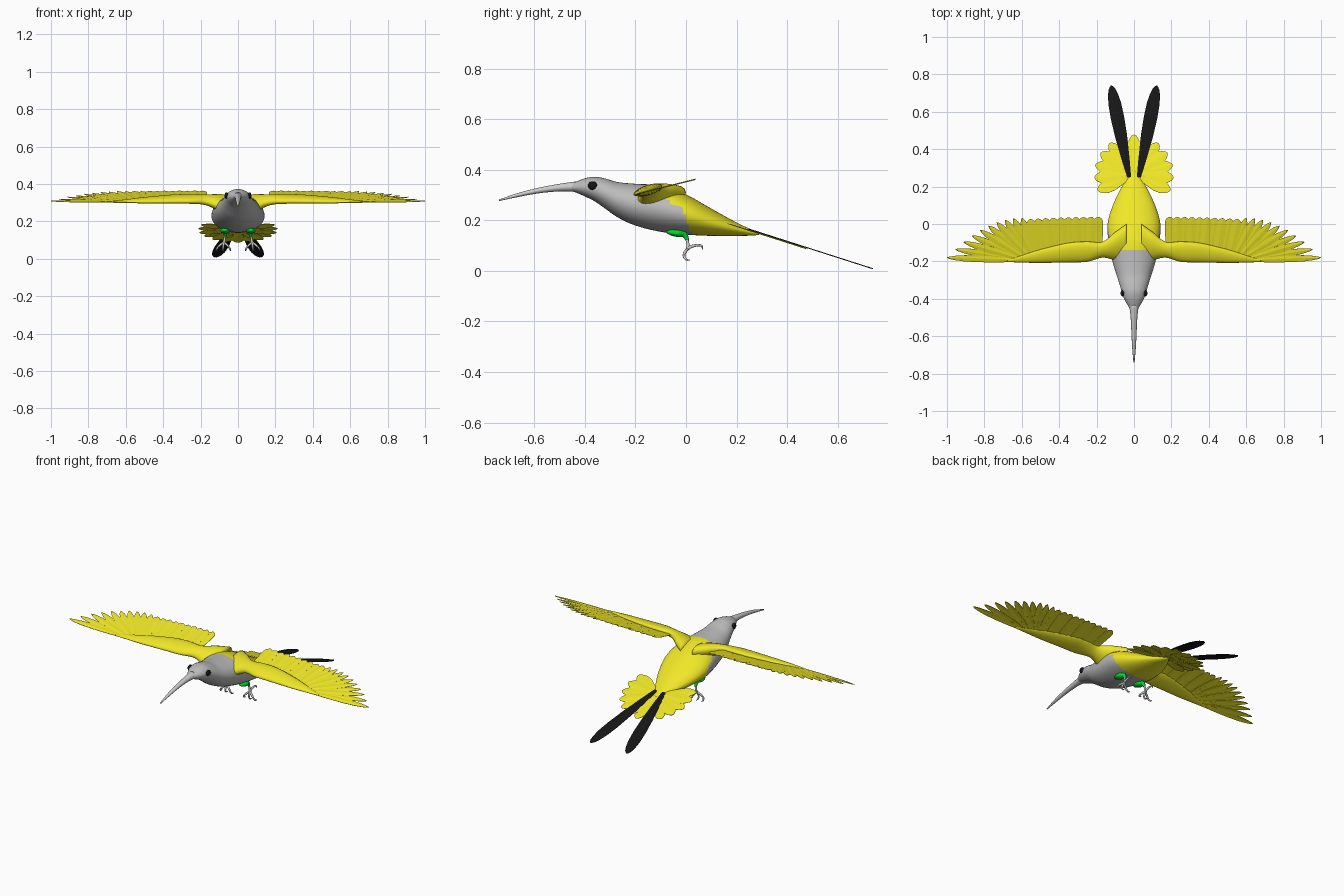
import bpy, bmesh, math
from mathutils import Vector

if "Cube" in bpy.data.objects:
    bpy.data.objects.remove(bpy.data.objects["Cube"])


def material(name, col):
    m = bpy.data.materials.new(name)
    m.diffuse_color = col
    m.use_nodes = True
    m.node_tree.nodes["Principled BSDF"].inputs["Base Color"].default_value = m.diffuse_color
    return m


YELLOW = material("yellow", (0.87, 0.80, 0.02, 1))
BLACK = material("black", (0.008, 0.008, 0.008, 1))
GREEN = material("green", (0.0, 0.7, 0.03, 1))
GREY = material("grey", (0.5, 0.5, 0.5, 1))


def finish(bm, name, mats, mirror=False, smooth=True):
    bmesh.ops.recalc_face_normals(bm, faces=bm.faces)
    me = bpy.data.meshes.new(name)
    bm.to_mesh(me)
    bm.free()
    ob = bpy.data.objects.new(name, me)
    bpy.context.collection.objects.link(ob)
    for m in mats:
        me.materials.append(m)
    for p in me.polygons:
        p.use_smooth = smooth
    if mirror:
        ob.modifiers.new("mirror", "MIRROR").use_mirror_merge = False
    return ob


def spline(pts, n):
    # Catmull-Rom resampling of tuples of any length
    P = [Vector(p) for p in pts]
    P = [2 * P[0] - P[1]] + P + [2 * P[-1] - P[-2]]
    out = []
    for i in range(1, len(P) - 2):
        a, b, c, d = P[i - 1:i + 3]
        for k in range(n):
            t = k / n
            out.append(0.5 * (2 * b + (c - a) * t + (2 * a - 5 * b + 4 * c - d) * t * t
                              + (3 * b - a - 3 * c + d) * t ** 3))
    return out + [P[-2]]


def tube(bm, pts, sides=12, n=4, axis=None, shear=0.0):
    # points are (x, y, z, side radius, up radius)
    S = spline(pts, n)
    rings = []
    for i, s in enumerate(S):
        c = Vector(s[:3])
        t = Vector(axis) if axis else Vector(S[min(i + 1, len(S) - 1)][:3]) - Vector(S[max(i - 1, 0)][:3])
        t.normalize()
        ref = Vector((0, 0, 1)) if abs(t.z) < 0.75 else Vector((0, 1, 0))
        u = t.cross(ref).normalized()
        v = u.cross(t)
        ring = []
        for k in range(sides):
            a = 2 * math.pi * k / sides
            p = c + u * s[3] * math.cos(a) + v * s[4] * math.sin(a)
            p.z += shear * (p.y - c.y)
            ring.append(bm.verts.new(p))
        rings.append(ring)
    for r, q in zip(rings, rings[1:]):
        for k in range(sides):
            j = (k + 1) % sides
            bm.faces.new((r[k], r[j], q[j], q[k]))
    bm.faces.new(rings[0])
    bm.faces.new(rings[-1])


def feather(bm, base, tip, w, shape, plane, lift=0.0):
    # flat blade drawn in plan and laid on a sloping plane
    b, t = Vector(base), Vector(tip)
    d = t - b
    side = Vector((-d.y, d.x)).normalized()
    rows = []
    for f, k in shape:
        c = b + d * f
        row = []
        for s in (-1, 0, 1):
            p = c + side * (s * w * k)
            z = plane(p.x, p.y) + lift + (0.002 if s == 0 else 0)
            row.append(bm.verts.new((p.x, p.y, z)))
        rows.append(row)
    for r, q in zip(rows, rows[1:]):
        for k in (0, 1):
            bm.faces.new((r[k], r[k + 1], q[k + 1], q[k]))


def blades(bm, name, mat, mirror):
    ob = finish(bm, name, [mat], mirror, smooth=False)
    m = ob.modifiers.new("thickness", "SOLIDIFY")
    m.thickness = 0.002
    m.offset = 0


# Body and head, from (y, top, bottom, half width)
profile = [(-0.465, .345, .318, .016), (-0.44, .352, .312, .03), (-0.40, .367, .295, .053),
           (-0.36, .373, .275, .066), (-0.32, .366, .247, .078), (-0.27, .352, .212, .094),
           (-0.2, .345, .18, .115), (-0.1, .338, .155, .135), (0, .303, .144, .141),
           (0.1, .247, .139, .113), (0.2, .192, .139, .065), (0.26, .164, .14, .028),
           (0.29, .153, .143, .006)]
bm = bmesh.new()
tube(bm, [(0, y, (a + b) / 2, w, (a - b) / 2) for y, a, b, w in profile], 40, 8, axis=(0, 1, 0))
for f in bm.faces:
    c = f.calc_center_median()
    edge = 0.30 - 0.35 * (c.y + 0.14) - 2.2 * max(0, c.y + 0.02)
    f.material_index = 1 if c.y > -0.145 and c.z > edge else 0
finish(bm, "body", [GREY, YELLOW])

# Curved beak
bm = bmesh.new()
tube(bm, [(0, -0.43, .334, .026, .021), (0, -0.5, .330, .018, .015), (0, -0.58, .319, .014, .011),
          (0, -0.66, .302, .010, .008), (0, -0.74, .280, .003, .003)], 16)
finish(bm, "beak", [])

# Eyes
bm = bmesh.new()
bmesh.ops.create_uvsphere(bm, u_segments=16, v_segments=10, radius=0.018)
bmesh.ops.scale(bm, vec=(0.6, 1, 0.95), verts=bm.verts)
bmesh.ops.translate(bm, vec=(0.061, -0.37, 0.338), verts=bm.verts)
finish(bm, "eyes", [BLACK], True)

# Wing arms
bm = bmesh.new()
tube(bm, [(0.04, -.10, .285, .10, .05), (0.10, -.118, .30, .075, .042), (0.17, -.138, .315, .042, .027),
          (0.25, -.148, .320, .054, .022), (0.35, -.153, .319, .052, .020), (0.5, -.172, .313, .036, .014),
          (0.6, -.187, .308, .019, .008), (0.68, -.198, .303, .005, .003)], 20, 5, (1, 0, 0), 0.26)
finish(bm, "wing_arms", [YELLOW], True)


# Wing feathers
def wing_plane(x, y):
    return 0.302 + 0.25 * (y + 0.2)


BROAD = [(0, .7), (.3, .95), (.7, 1), (.85, .95), (.94, .7), (.985, .35), (1, .05)]
LONG = [(0, .5), (.25, .85), (.55, 1), (.75, .9), (.88, .65), (.96, .35), (1, .04)]
bm = bmesh.new()
for i in range(10):
    f = i / 9
    feather(bm, (0.195 + 0.32 * f, -0.13 - 0.03 * f), (0.19 + 0.365 * f, 0.038 - 0.012 * f ** 2),
            0.027, BROAD, wing_plane, 0.0012 * (i % 2))
blades(bm, "inner_wing_feathers", YELLOW, True)
bm = bmesh.new()
for i in range(10):
    f = i / 9
    feather(bm, (0.53 + 0.1 * f, -0.165 - 0.028 * f), (0.60 + 0.4 * f, 0.032 - 0.212 * f ** 2),
            0.023 - 0.005 * f, LONG, wing_plane, 0.0012 * (i % 2))
blades(bm, "outer_wing_feathers", YELLOW, True)


# Tail fan and two long black tail feathers
def tail_plane(x, y):
    return 0.15 - 0.32 * (y - 0.28)


TAIL = [(0, .25), (.3, .6), (.6, 1), (.8, .95), (.92, .6), (.98, .3), (1, .04)]
bm = bmesh.new()
for i in range(13):
    a = math.radians(-114 + 19 * i)
    feather(bm, (0, 0.265), (0.212 * math.sin(a), 0.265 + 0.212 * math.cos(a)), 0.036, TAIL,
            tail_plane, 0.0012 * (i % 2))
blades(bm, "tail_fan", YELLOW, False)
STREAMER = [(0, .3), (.2, .6), (.45, .9), (.65, 1), (.8, .95), (.9, .75), (.96, .5), (.99, .2), (1, .04)]
bm = bmesh.new()
feather(bm, (0.026, 0.25), (0.122, 0.74), 0.036, STREAMER, tail_plane, 0.005)
blades(bm, "long_tail_feathers", BLACK, True)

# Thighs
bm = bmesh.new()
tube(bm, [(.068, -.075, .154, .008, .006), (.068, -.055, .152, .022, .013), (.068, -.03, .149, .025, .015),
          (.068, -.008, .145, .013, .012), (.068, .002, .130, .009, .009), (.069, .006, .117, .006, .006)], 14)
finish(bm, "thighs", [GREEN], True)

# Feet: shank, three front toes and one hind toe
bm = bmesh.new()
tube(bm, [(.069, .002, .13, .006, .006), (.072, .008, .105, .006, .006), (.076, .006, .085, .008, .008)], 10)
for dx in (-0.034, 0.004, 0.038):
    tube(bm, [(.076, .006, .088, .006, .006), (.076 + dx * .5, -.004, .074, .006, .006),
              (.076 + dx * .9, -.008, .058, .005, .005), (.076 + dx * 1.05, .002, .045, .004, .004),
              (.076 + dx, .016, .043, .001, .001)], 8)
tube(bm, [(.076, .004, .088, .006, .006), (.076, .022, .097, .006, .006), (.077, .045, .102, .005, .005),
          (.077, .062, .099, .004, .004), (.077, .066, .084, .001, .001)], 8)
finish(bm, "feet", [], True)
